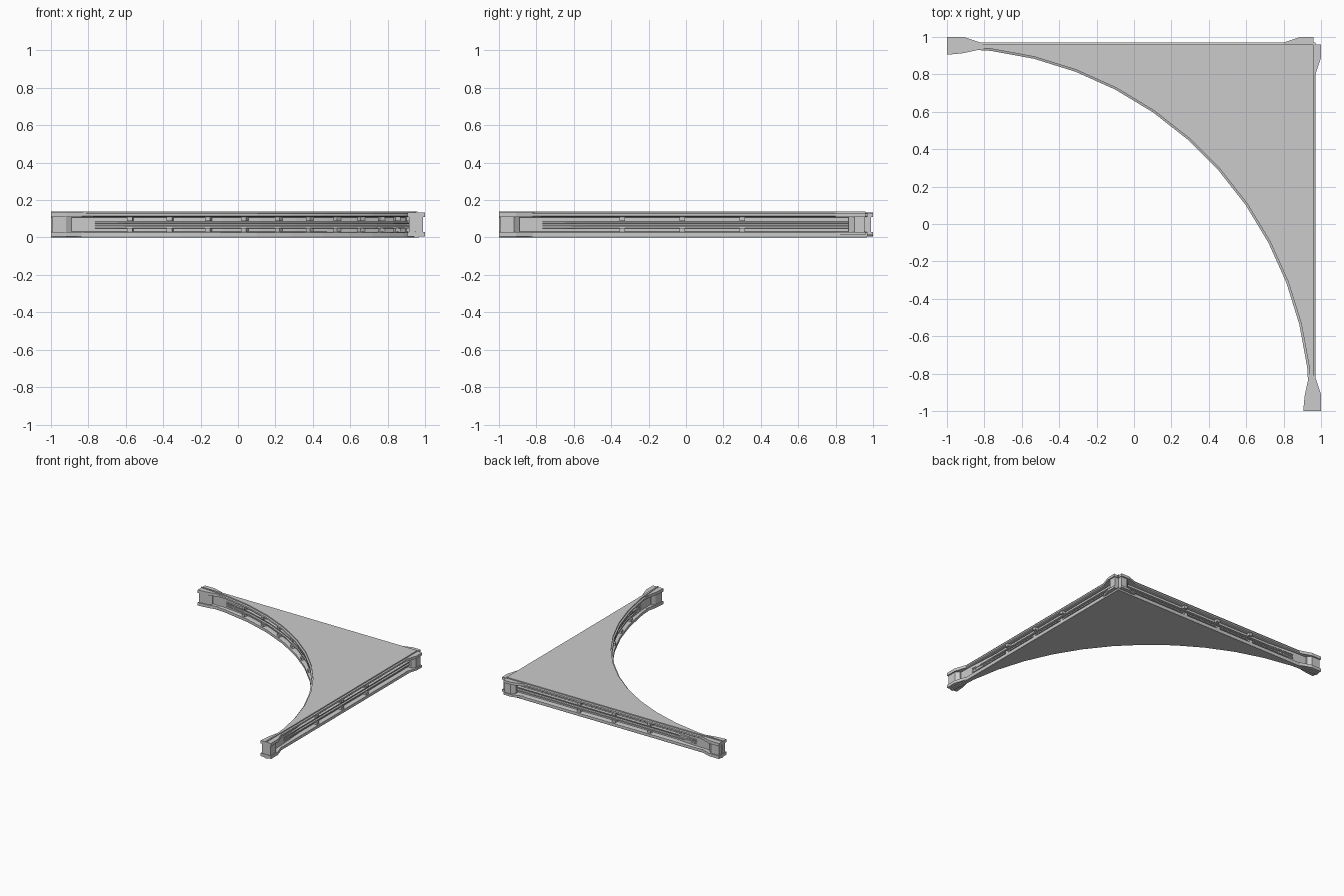
import bpy, bmesh
from math import sin, cos, radians
from mathutils import Vector, Matrix

if "Cube" in bpy.data.objects:
    bpy.data.objects.remove(bpy.data.objects["Cube"])

EDGE = 0.97          # outermost line of the two straight sides
C, R = -1.0, 1.94    # centre and radius of the concave side
SEG = 13


def finish(bm, name):
    bmesh.ops.recalc_face_normals(bm, faces=bm.faces)
    me = bpy.data.meshes.new(name)
    bm.to_mesh(me)
    bm.free()
    ob = bpy.data.objects.new(name, me)
    bpy.context.collection.objects.link(ob)
    return ob


def prism(bm, pts, z0, z1):
    lo = [bm.verts.new((x, y, z0)) for x, y in pts]
    hi = [bm.verts.new((x, y, z1)) for x, y in pts]
    bm.faces.new(lo)
    bm.faces.new(hi)
    n = len(pts)
    for i in range(n):
        j = (i + 1) % n
        bm.faces.new((lo[i], lo[j], hi[j], hi[i]))


# Outline: (point, inward direction, local depth limit)
arc = []
for i in range(SEG + 1):
    a = radians(90 - 90 * i / SEG)
    p = Vector((C + R * cos(a), C + R * sin(a)))
    w = max(0.03, EDGE - max(p))
    arc.append((p, Vector((cos(a), sin(a))), 0.4 * w))
right = []
for i in range(SEG + 1):
    p, _, lim = arc[SEG - i]
    right.append((Vector((EDGE, p.x)), Vector((-1, 0)), lim))
    if p.x > 0.9:
        break
# same stations along both straight sides, mirrored on the diagonal
right = [(Vector((EDGE, p.y)), Vector((-1, 0)), 0.4 * max(0.03, EDGE - p.x))
         for p, _, _ in reversed(arc)]
back = [(p.yx, d.yx, lim) for p, d, lim in reversed(right)]
corner = [(Vector((EDGE, EDGE)), Vector((-1, -1)), 0.1)]
outline = arc + right + corner + back

# Platform with flanges, recess and rails: (depth, height)
profile = [(0.004, 0), (0, 0.006), (0, 0.026), (0.006, 0.03), (0.034, 0.032),
           (0.034, 0.047), (0.018, 0.05), (0.018, 0.06), (0.03, 0.063),
           (0.03, 0.071), (0.018, 0.074), (0.018, 0.082), (0.034, 0.086),
           (0.034, 0.108), (0.006, 0.11), (0, 0.114), (0, 0.127),
           (0.011, 0.131), (0.011, 0.14)]
bm = bmesh.new()
rings = []
for d, z in profile:
    rings.append([bm.verts.new((*(p + n * min(d, lim)), z)) for p, n, lim in outline])
for a, b in zip(rings, rings[1:]):
    for i in range(len(a)):
        j = (i + 1) % len(a)
        bm.faces.new((a[i], a[j], b[j], b[i]))
bm.faces.new(rings[0])
bm.faces.new(rings[-1])
finish(bm, "platform")


# Flared connector posts at the tips and beside the corner
def post(name, pts, core, z0, z1, swap):
    bm = bmesh.new()
    for shape, a, b in ((pts, z0, 0.03), (core, 0.028, 0.112), (pts, 0.11, z1)):
        prism(bm, [(y, x) if swap else (x, y) for x, y in shape], a, b)
    finish(bm, name)


tip = [(-1, 0.905), (-0.92, 0.912), (-0.79, 0.94), (-0.82, 0.97), (-0.91, 1), (-1, 1)]
tip_core = [(-0.995, 0.914), (-0.92, 0.92), (-0.89, 0.94), (-0.89, 0.965), (-0.92, 0.99), (-0.995, 0.99)]
end = [(0.96, 0.93), (0.96, 1), (0.89, 1), (0.80, 0.97), (0.80, 0.93)]
end_core = [(0.955, 0.93), (0.955, 0.99), (0.90, 0.99), (0.87, 0.965), (0.87, 0.93)]
for swap, side in ((False, "back"), (True, "right")):
    post(side + "_tip_post", tip, tip_core, 0.006, 0.134, swap)
    post(side + "_corner_post", end, end_core, 0.012, 0.131, swap)

# Small brackets between the rails and flanges
bm = bmesh.new()


def bracket(x, y, ang):
    for z in (0.039, 0.099):
        m = (Matrix.Translation((x, y, z)) @ Matrix.Rotation(ang, 4, 'Z')
             @ Matrix.Diagonal((0.03, 0.034, 0.022, 1)))
        bmesh.ops.create_cube(bm, size=1, matrix=m)


for t in (-0.34, -0.02, 0.30):
    bracket(t, EDGE - 0.022, 0)
    bracket(EDGE - 0.022, t, radians(90))
for i in range(11):
    a = radians(77.5 - 6.5 * i)
    r = R + 0.02
    bracket(C + r * cos(a), C + r * sin(a), a - radians(90))
finish(bm, "side_brackets")
